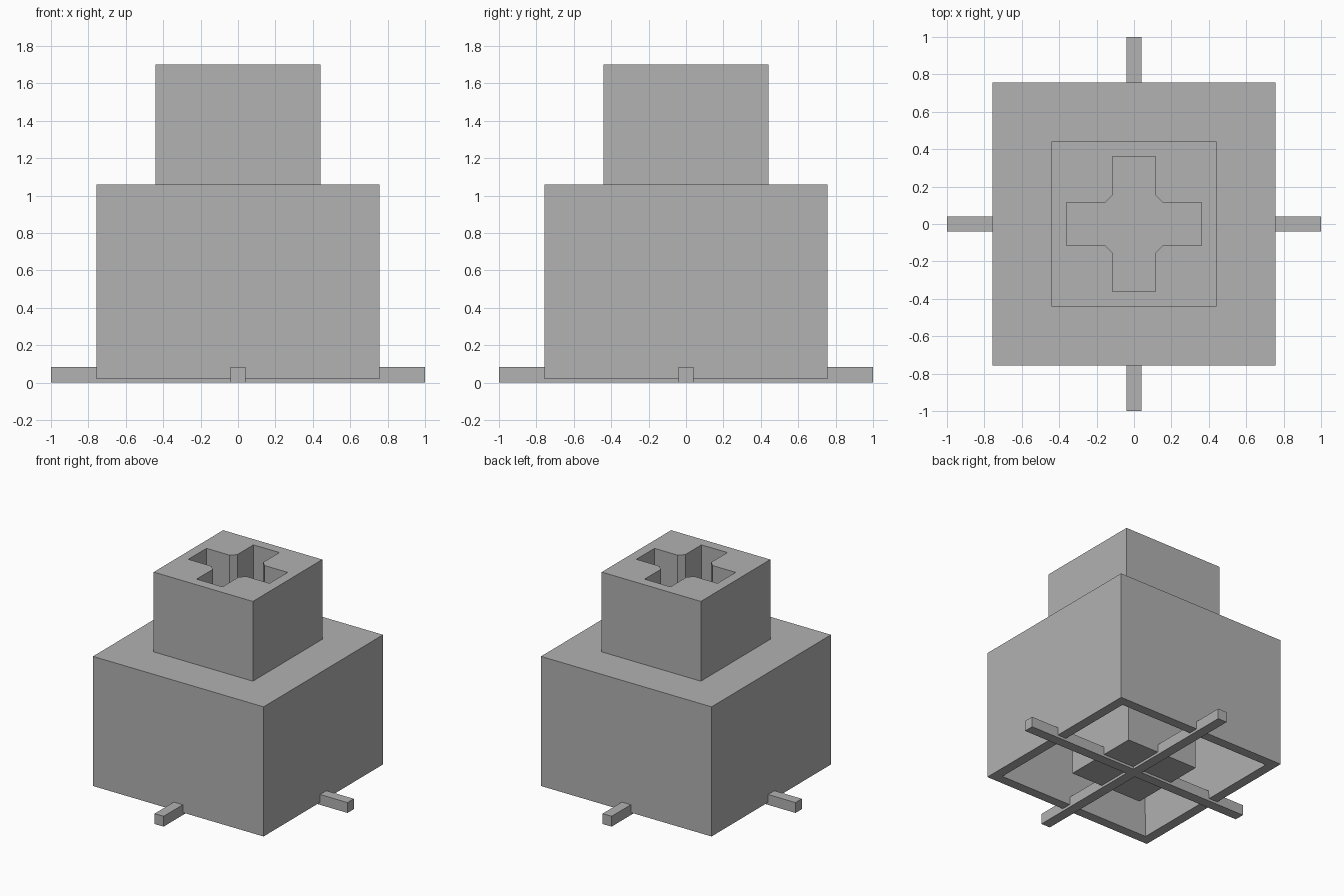
import bpy, bmesh
from mathutils import Matrix, Vector

if "Cube" in bpy.data.objects:
    bpy.data.objects.remove(bpy.data.objects["Cube"])

grey = bpy.data.materials.new("plain grey")
grey.use_nodes = True
colour = (0.445, 0.445, 0.445, 1)
grey.diffuse_color = colour
grey.node_tree.nodes["Principled BSDF"].inputs["Base Color"].default_value = colour


def finish(bm, name):
    bmesh.ops.recalc_face_normals(bm, faces=bm.faces)
    mesh = bpy.data.meshes.new(name)
    bm.to_mesh(mesh)
    bm.free()
    mesh.materials.append(grey)
    obj = bpy.data.objects.new(name, mesh)
    bpy.context.collection.objects.link(obj)
    return obj


def box(half_x, half_y, low, high):
    bm = bmesh.new()
    size = Matrix.Diagonal((2 * half_x, 2 * half_y, high - low, 1))
    place = Matrix.Translation((0, 0, (low + high) / 2))
    bmesh.ops.create_cube(bm, size=1, matrix=place @ size)
    return bm


BASE, SHOULDER, TOP = 0.02, 1.06, 1.70

# Hollow body: the underside is inset, then pushed up into a tapered cavity
bm = box(0.757, 0.757, BASE, SHOULDER)
bm.normal_update()
floor = min(bm.faces, key=lambda f: f.calc_center_median().z)
bmesh.ops.inset_region(bm, faces=[floor], thickness=0.11)
cavity = bmesh.ops.extrude_discrete_faces(bm, faces=[floor])["faces"][0]
for v in cavity.verts:
    v.co = Vector((v.co.x * 0.88, v.co.y * 0.88, SHOULDER - 0.11))
finish(bm, "hollow_body")

# Square core hanging inside the cavity
finish(box(0.318, 0.318, BASE, SHOULDER - 0.05), "inner_core")

# Raised block with a chamfered cross socket through it
ARM, REACH, CHAMFER = 0.115, 0.36, 0.155
quarter = [(REACH, -ARM), (REACH, ARM), (CHAMFER, ARM), (ARM, CHAMFER)]
cross = []
for turn in range(4):
    for x, y in quarter:
        for _ in range(turn):
            x, y = -y, x
        cross.append((x, y))
HALF = 0.44
square = [(-HALF, -HALF), (HALF, -HALF), (HALF, HALF), (-HALF, HALF)]

bm = bmesh.new()
for loop in (square, cross):
    verts = [bm.verts.new((x, y, TOP)) for x, y in loop]
    for i, v in enumerate(verts):
        bm.edges.new((v, verts[i - 1]))
bmesh.ops.triangle_fill(bm, edges=bm.edges[:], use_beauty=True, normal=(0, 0, 1))
new = bmesh.ops.extrude_face_region(bm, geom=bm.faces[:], use_keep_orig=True)["geom"]
for v in new:
    if isinstance(v, bmesh.types.BMVert):
        v.co.z = SHOULDER
# Drop the hidden underside so it does not overlap the shoulder
under = [f for f in bm.faces if all(v.co.z < TOP - 0.1 for v in f.verts)]
bmesh.ops.delete(bm, geom=under, context="FACES_ONLY")
finish(bm, "socket_block")

# Crossed bars through the foot of the body
finish(box(1.0, 0.04, 0, 0.083), "cross_bar_sideways")
finish(box(0.04, 1.0, 0, 0.083), "cross_bar_lengthways")
